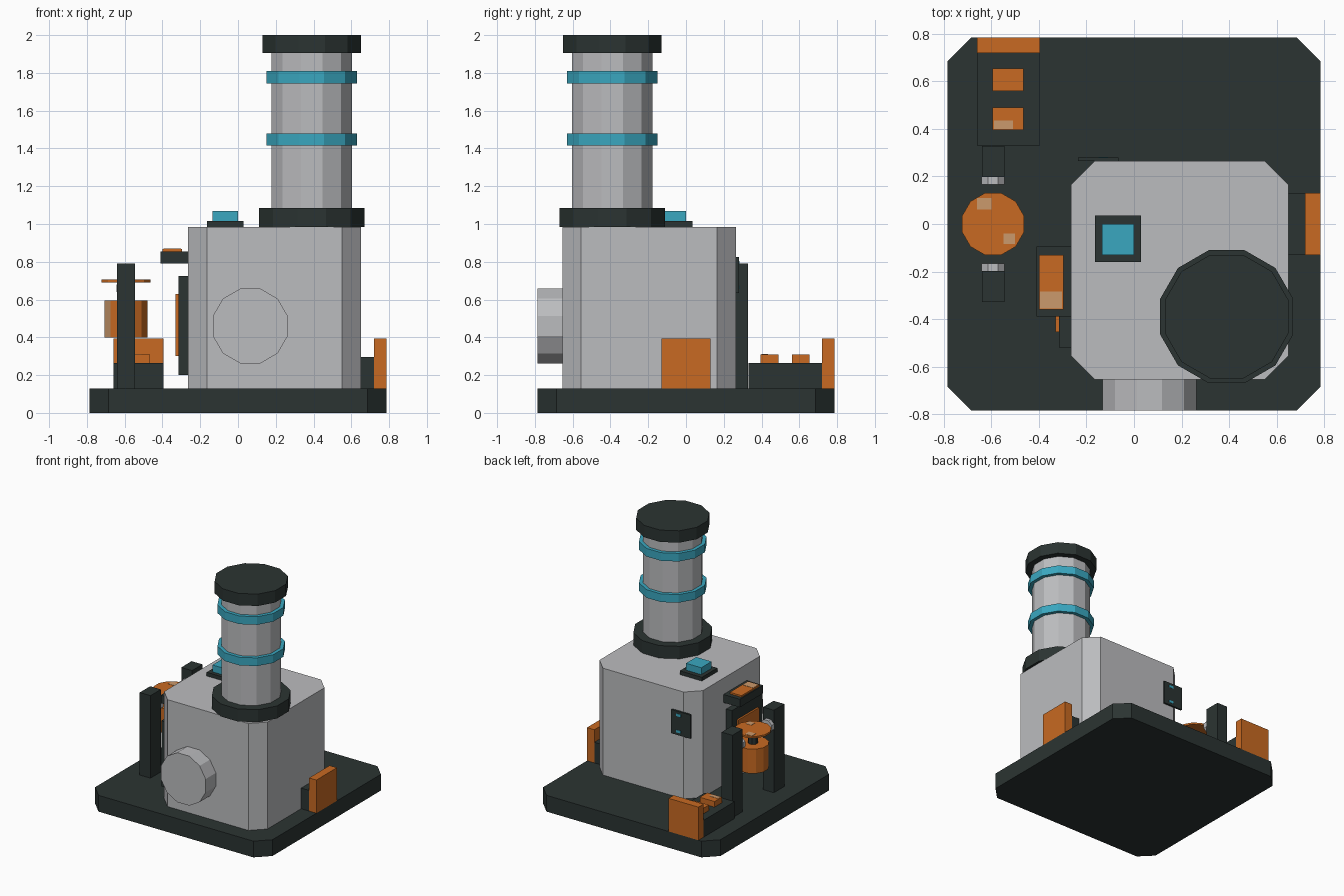
import bpy, bmesh, math
from mathutils import Matrix

if "Cube" in bpy.data.objects:
    bpy.data.objects.remove(bpy.data.objects["Cube"])


def material(name, rgb):
    m = bpy.data.materials.new(name)
    m.diffuse_color = (*rgb, 1)
    m.use_nodes = True
    m.node_tree.nodes["Principled BSDF"].inputs["Base Color"].default_value = m.diffuse_color
    return m


DARK = material("charcoal", (0.024, 0.034, 0.032))
GREY = material("light grey", (0.50, 0.505, 0.52))
ORANGE = material("orange", (0.58, 0.144, 0.016))
CYAN = material("cyan", (0.042, 0.39, 0.53))
TAN = material("tan", (0.60, 0.32, 0.15))


def finish(name, bm, *mats):
    bmesh.ops.recalc_face_normals(bm, faces=bm.faces)
    me = bpy.data.meshes.new(name)
    bm.to_mesh(me)
    bm.free()
    for m in mats:
        me.materials.append(m)
    ob = bpy.data.objects.new(name, me)
    bpy.context.collection.objects.link(ob)
    return ob


def box(name, x, y, z, mat, chamfer=0):
    """Box from (min, max) ranges, with optional cut vertical corners."""
    bm = bmesh.new()
    bmesh.ops.create_cube(bm, size=1)
    for v in bm.verts:
        v.co = [r[0] if c < 0 else r[1] for c, r in zip(v.co, (x, y, z))]
    if chamfer:
        upright = [e for e in bm.edges if abs(e.verts[0].co.z - e.verts[1].co.z) > 0.01]
        bmesh.ops.bevel(bm, geom=upright, offset=chamfer, segments=1, affect='EDGES')
    return finish(name, bm, mat)


def drum(name, centre, flat_radius, depth, *mats, axis='Z', sides=12):
    """Faceted cylinder measured across its flats, with flats on the axes."""
    bm = bmesh.new()
    r = flat_radius / math.cos(math.pi / sides)
    bmesh.ops.create_cone(bm, cap_ends=True, segments=sides, radius1=r, radius2=r, depth=depth,
                          matrix=Matrix.Rotation(math.pi / sides, 4, 'Z'))
    if axis == 'Y':
        bm.transform(Matrix.Rotation(math.pi / 2, 4, 'X'))
    bm.transform(Matrix.Translation(centre))
    return finish(name, bm, *mats)


# Base slab and main housing
box("base", (-0.785, 0.785), (-0.785, 0.785), (0, 0.13), DARK, 0.1)
box("housing", (-0.265, 0.65), (-0.655, 0.265), (0.13, 0.985), GREY, 0.1)

# Chimney: collar, stack, two bands, cap
for name, r, z0, z1, mat in (("chimney_collar", 0.28, 0.985, 1.085, DARK),
                             ("chimney_stack", 0.2125, 1.085, 1.905, GREY),
                             ("lower_band", 0.24, 1.415, 1.48, CYAN),
                             ("upper_band", 0.24, 1.745, 1.81, CYAN),
                             ("chimney_cap", 0.26, 1.905, 2.0, DARK)):
    drum(name, (0.39, -0.39, (z0 + z1) / 2), r, z1 - z0, mat)

# Front port
drum("front_port", (0.065, -0.72, 0.46), 0.198, 0.13, GREY, axis='Y')

# Roof button
box("roof_button_plate", (-0.165, 0.03), (-0.16, 0.035), (0.985, 1.015), DARK)
box("roof_button", (-0.135, 0), (-0.13, 0), (1.015, 1.07), CYAN)

# Right side bracket
box("side_block", (0.65, 0.72), (-0.13, 0.13), (0.13, 0.295), DARK)
box("side_plate", (0.72, 0.785), (-0.13, 0.13), (0.13, 0.395), ORANGE)

# Rear pedal block with two keys
box("pedal_block", (-0.66, -0.395), (0.33, 0.72), (0.13, 0.265), DARK)
box("pedal_plate", (-0.66, -0.395), (0.72, 0.785), (0.13, 0.395), ORANGE)
box("rear_key", (-0.595, -0.465), (0.56, 0.655), (0.265, 0.31), ORANGE)
box("front_key", (-0.595, -0.465), (0.395, 0.49), (0.265, 0.31), ORANGE)
box("front_key_worn_patch", (-0.59, -0.51), (0.40, 0.435), (0.31, 0.312), TAN)

# Twin posts with stub axles
for side, s in (("front", -1), ("rear", 1)):
    box(side + "_post", (-0.64, -0.545), sorted((s * 0.197, s * 0.328)), (0.13, 0.79), DARK)
    drum(side + "_axle", (-0.593, s * 0.182, 0.66), 0.049, 0.03, GREY, axis='Y', sides=8)

# Hanging drum, spindle and lid between the posts
can = drum("hanging_drum", (-0.593, 0, 0.4975), 0.113, 0.195, ORANGE, TAN)
for p in can.data.polygons:
    if p.normal.x < -0.6 and p.normal.y < -0.3:
        p.material_index = 1
drum("drum_spindle", (-0.593, 0, 0.645), 0.035, 0.1, DARK, sides=8)
drum("drum_lid", (-0.593, 0, 0.698), 0.13, 0.014, ORANGE)
box("lid_rear_patch", (-0.66, -0.6), (0.06, 0.11), (0.705, 0.707), TAN)
box("lid_front_patch", (-0.55, -0.50), (-0.085, -0.04), (0.705, 0.707), TAN)

# Left wall door and shelf
box("door_frame", (-0.315, -0.265), (-0.52, -0.13), (0.2, 0.725), DARK)
box("door_panel", (-0.33, -0.315), (-0.455, -0.195), (0.3, 0.63), ORANGE)
box("shelf", (-0.41, -0.265), (-0.39, -0.095), (0.79, 0.855), DARK)
box("shelf_pad", (-0.4, -0.297), (-0.36, -0.13), (0.855, 0.868), ORANGE)
box("shelf_pad_worn_patch", (-0.395, -0.302), (-0.355, -0.285), (0.868, 0.87), TAN)

# Back wall gauge with two small lamps
box("gauge_plate", (-0.235, -0.065), (0.265, 0.28), (0.635, 0.825), DARK)
for name, z in (("lower_lamp", 0.665), ("upper_lamp", 0.795)):
    box(name, (-0.15, -0.11), (0.28, 0.282), (z - 0.01, z + 0.01), CYAN)
